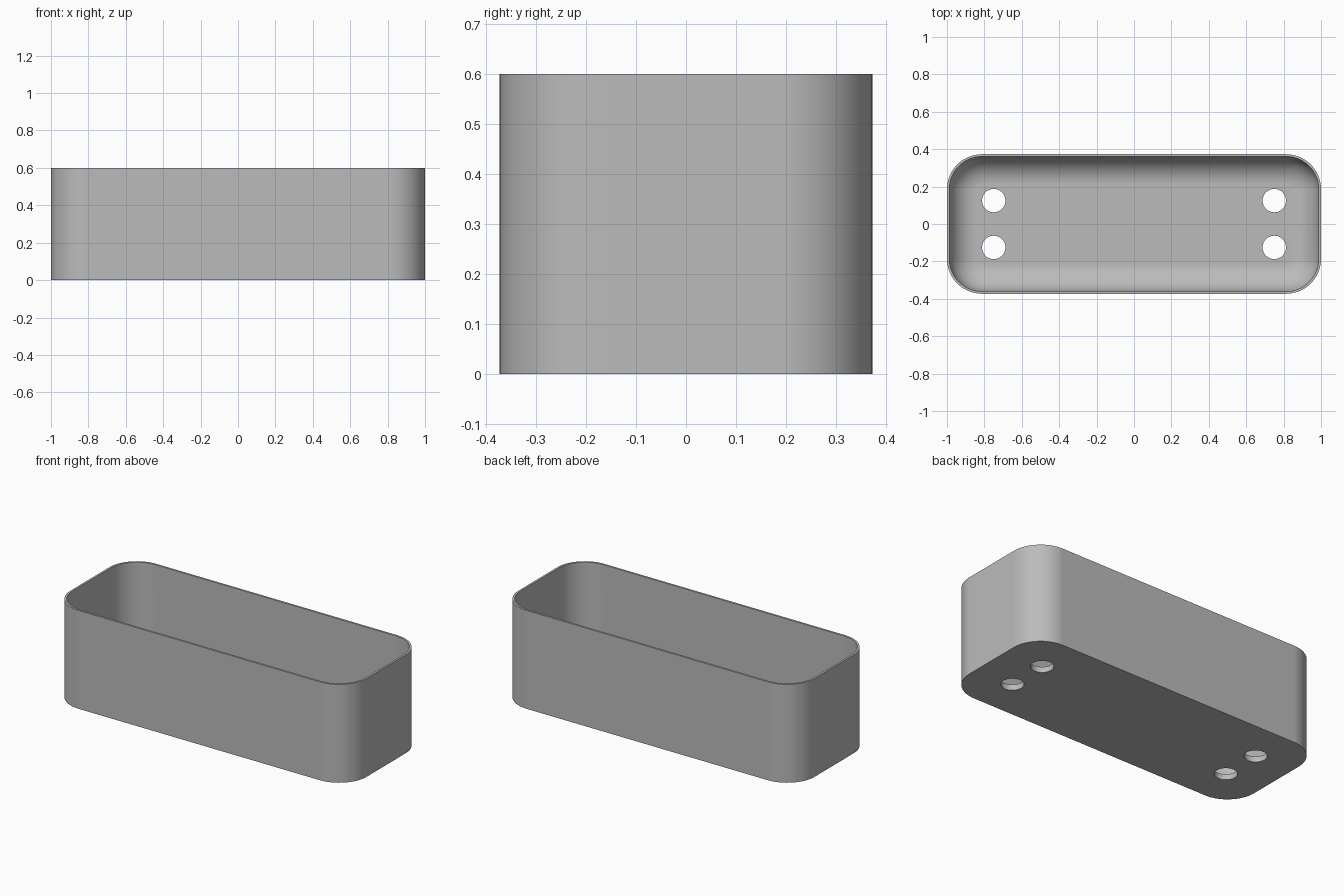
import bpy, bmesh
from math import sin, cos, pi, radians

cube = bpy.data.objects.get("Cube")
if cube:
    bpy.data.objects.remove(cube, do_unlink=True)

HALF_X, HALF_Y, HEIGHT = 1.0, 0.373, 0.6
CORNER, WALL, FLOOR, FILLET = 0.1875, 0.0125, 0.034, 0.15
STEPS = 16

grey = bpy.data.materials.new("mid grey")
grey.use_nodes = True
colour = (0.5, 0.5, 0.5, 1)
grey.diffuse_color = colour
grey.node_tree.nodes["Principled BSDF"].inputs["Base Color"].default_value = colour


def ring(bm, inset, z):
    """Rounded rectangle of vertices, moved in from the outer wall."""
    r = CORNER - inset
    verts = []
    for q, (sx, sy) in enumerate([(1, 1), (-1, 1), (-1, -1), (1, -1)]):
        for i in range(STEPS + 1):
            a = (q + i / STEPS) * pi / 2
            verts.append(bm.verts.new((sx * (HALF_X - CORNER) + r * cos(a),
                                       sy * (HALF_Y - CORNER) + r * sin(a), z)))
    return verts


# Tray: outer wall, rim, inner wall, rounded inner bottom edge
bm = bmesh.new()
sections = [(0, 0), (0, HEIGHT), (WALL, HEIGHT)]
for i in range(STEPS + 1):
    a = i / STEPS * pi / 2
    sections.append((WALL + FILLET * (1 - cos(a)), FLOOR + FILLET * (1 - sin(a))))
rings = [ring(bm, *s) for s in sections]
for low, high in zip(rings, rings[1:]):
    for i in range(len(low)):
        j = (i + 1) % len(low)
        bm.faces.new((low[i], low[j], high[j], high[i]))
bm.faces.new(rings[0][::-1])
bm.faces.new(rings[-1])
bmesh.ops.recalc_face_normals(bm, faces=bm.faces)
mesh = bpy.data.meshes.new("tray")
bm.to_mesh(mesh)
bm.free()
mesh.materials.append(grey)
tray = bpy.data.objects.new("tray", mesh)
bpy.context.collection.objects.link(tray)

# Four drain holes through the floor
cutters = []
for x in (-0.75, 0.75):
    for y in (-0.125, 0.125):
        bpy.ops.mesh.primitive_cylinder_add(vertices=48, radius=0.0625, depth=0.2,
                                            location=(x, y, 0))
        cutter = bpy.context.object
        cutter.name = "drain_hole_cutter"
        cutter.hide_render = True
        cutter.data.materials.append(grey)
        cutters.append(cutter)
        cut = tray.modifiers.new("drain_hole", 'BOOLEAN')
        cut.operation = 'DIFFERENCE'
        cut.solver = 'EXACT'
        cut.object = cutter

bpy.ops.object.select_all(action='DESELECT')
tray.select_set(True)
bpy.context.view_layer.objects.active = tray
for m in list(tray.modifiers):
    bpy.ops.object.modifier_apply(modifier=m.name)
for cutter in cutters:
    bpy.data.objects.remove(cutter, do_unlink=True)

# Smooth curves with crisp rim and hole edges
bpy.ops.object.shade_smooth_by_angle(angle=radians(30))
weighted = tray.modifiers.new("flat_floor_normals", 'WEIGHTED_NORMAL')
weighted.keep_sharp = True
